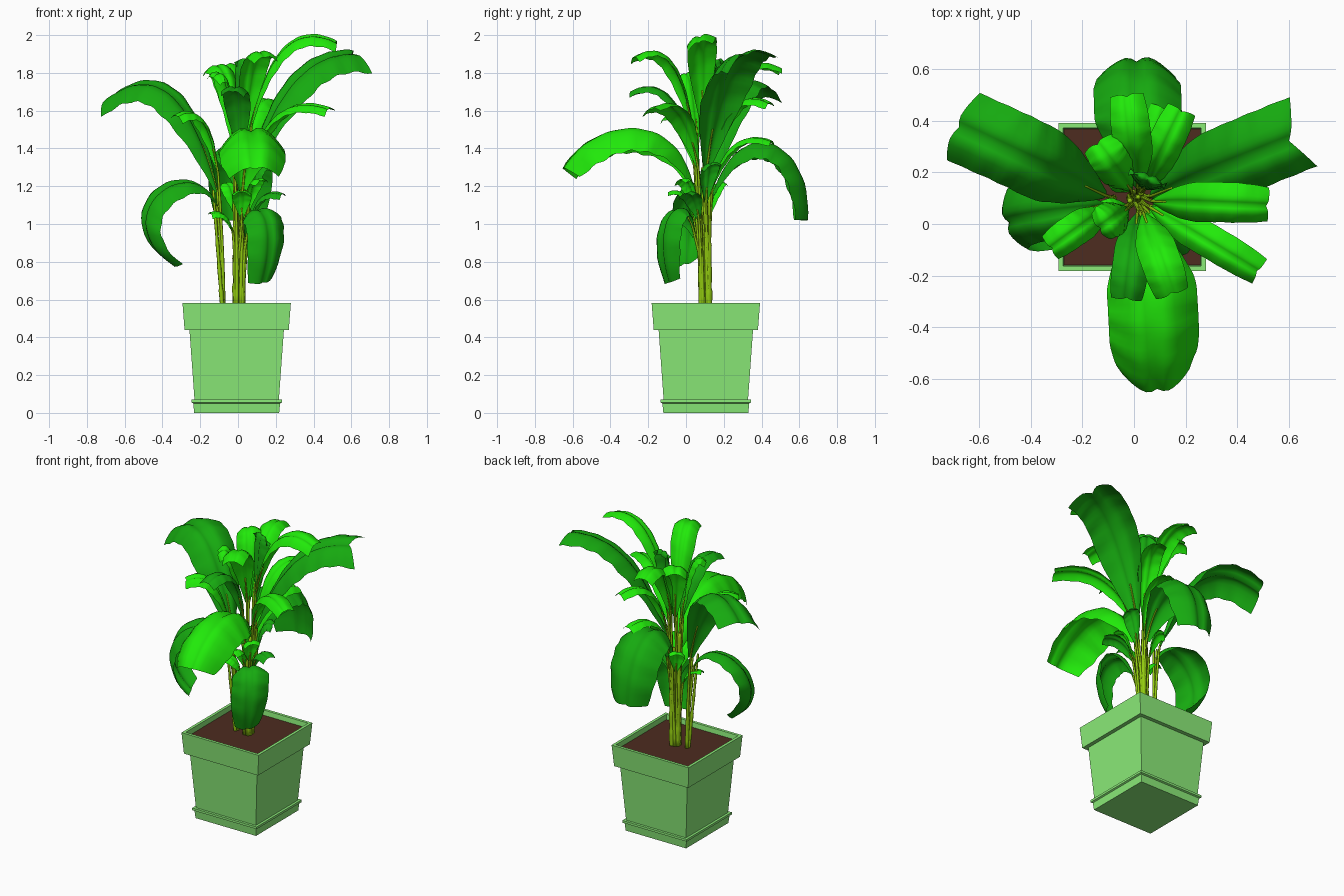
import bpy, bmesh, math, random
from mathutils import Vector as V

if "Cube" in bpy.data.objects:
    bpy.data.objects.remove(bpy.data.objects["Cube"])

random.seed(4)


def material(name, rgb):
    m = bpy.data.materials.new(name)
    m.diffuse_color = (*rgb, 1)
    m.use_nodes = True
    m.node_tree.nodes["Principled BSDF"].inputs["Base Color"].default_value = m.diffuse_color
    return m


LIGHT = material("light_leaf", (0.015, 0.82, 0.003))
DARK = material("dark_leaf", (0.008, 0.4, 0.005))
STEM = material("stem_green", (0.29, 0.6, 0.005))
POT = material("pot_green", (0.26, 0.84, 0.19))
SOIL = material("soil_brown", (0.075, 0.025, 0.014))


def loft(name, rows, mat, closed=False, smooth=True):
    """Skin equally long rows of points; closed rows also get end caps."""
    bm = bmesh.new()
    vs = [[bm.verts.new(p) for p in r] for r in rows]
    n = len(rows[0])
    for a, b in zip(vs, vs[1:]):
        for i in range(n if closed else n - 1):
            j = (i + 1) % n
            bm.faces.new((a[i], a[j], b[j], b[i]))
    if closed:
        bm.faces.new(vs[0][::-1])
        bm.faces.new(vs[-1])
    bmesh.ops.recalc_face_normals(bm, faces=bm.faces)
    me = bpy.data.meshes.new(name)
    bm.to_mesh(me)
    bm.free()
    me.materials.append(mat)
    for p in me.polygons:
        p.use_smooth = smooth
    ob = bpy.data.objects.new(name, me)
    bpy.context.collection.objects.link(ob)
    return ob


def bezier(pts, n):
    """Curve of any degree through the first and last control point."""
    d = len(pts) - 1
    return [sum((p * (math.comb(d, i) * u ** i * (1 - u) ** (d - i)) for i, p in enumerate(pts)), V((0, 0, 0)))
            for u in (k / n for k in range(n + 1))]


def tangent(path, k):
    return (path[min(k + 1, len(path) - 1)] - path[max(k - 1, 0)]).normalized()


def tube(name, path, radius, sides=8):
    rows = []
    for k, c in enumerate(path):
        t = tangent(path, k)
        u = t.cross(V((0, 1, 0))).normalized()
        w = t.cross(u)
        r = radius(k / (len(path) - 1))
        angles = [2 * math.pi * i / sides for i in range(sides)]
        rows.append([c + r * (u * math.cos(a) + w * math.sin(a)) for a in angles])
    return loft(name, rows, STEM, closed=True)


def blade(name, path, width, mat, end, notch, droop):
    """Leaf blade: grooved midrib, drooping rippled sides, blunt or notched tip."""
    n, m = len(path) - 1, 6
    head = path[-1] - path[0]
    side = V((head.y, -head.x, 0)).normalized()
    side.z = 0.3 * side.y  # sideways leaves tip towards the front
    side.normalize()
    phase = random.random() * 6
    rows = []
    for k, c in enumerate(path):
        u, t = k / n, tangent(path, k)
        nor = side.cross(t)
        w = width / 2 * (0.12 + 0.88 * math.sin(min(u / 0.48, 1) * math.pi / 2))
        tip = max(0, u - 0.75) * 4
        w *= 1 - (1 - end) * tip ** 2
        row = []
        for s in (j / m for j in range(-m, m + 1)):
            lift = 0.18 * math.sin(min(abs(s) * 2.5, 1) * math.pi / 2) - droop * s * s
            lift += 0.035 * abs(s) * math.sin(u * 40 + phase + 2 * s)
            back = notch * width * (1 - abs(s)) * tip
            row.append(c + side * (s * w) + nor * (lift * w) - t * back)
        rows.append(row)
    return loft(name, rows, mat)


def leaf(name, tip, start_z, bends, width, mat, end=0.85, notch=0.12, droop=0.5):
    """Blade and stalk. bends: points the midrib is pulled towards, or (reach, z)."""
    tip = V(tip)
    left = tip.x < -0.25
    axis = V((-0.065 if left else 0.02, 0.09, start_z))
    out = V((tip.x - axis.x, tip.y - axis.y, 0)).normalized()
    start = axis + out * 0.05
    if len(bends[0:1]) and isinstance(bends[0], tuple):
        pulls = [V(b) for b in bends]
    else:
        pulls = [start.lerp(tip, bends[0])]
        pulls[0].z = bends[1]
    path = bezier([start, *pulls, tip], 28)
    blade(name + "_leaf", path, width, mat, end, notch, droop)
    a = random.random() * 2 * math.pi
    spread = 0.004 if left else 0.025
    root = V((-0.08 if left else 0.005, 0.1, 0.54)) + spread * V((math.cos(a), math.sin(a), 0))
    knee = root.lerp(start, 0.5) - out * 0.015
    tube(name + "_stalk", bezier([root, knee, start], 10) + path[1:6], lambda u: 0.011 - 0.007 * u)


# Square pot with stepped rim, saucer and soil
def square(name, rings, mat):
    corners = ((-1, -1), (1, -1), (1, 1), (-1, 1))
    rows = [[(-0.007 + x * h, 0.105 + y * h, z) for x, y in corners] for h, z in rings]
    return loft(name, rows, mat, closed=True, smooth=False)


square("pot", [(0.222, 0.05), (0.25, 0.44), (0.276, 0.44), (0.287, 0.583),
               (0.268, 0.583), (0.262, 0.53)], POT)
square("saucer", [(0.225, 0), (0.23, 0.05), (0.24, 0.055), (0.24, 0.07), (0.222, 0.07)], POT)
square("soil", [(0.262, 0.53), (0.265, 0.55)], SOIL)

# Six large arching leaves
leaf("left_large", (-.69, .38, 1.64), 1.17, (.36, 1.96), .3, DARK, 1, .05)
leaf("right_large", (.67, .35, 1.88), 1.28, (.36, 1.97), .3, DARK, 1, .25)
leaf("front_large", (.09, -.64, 1.29), 1.18, [(.06, -.05, 1.6), (.08, -.48, 1.55)], .35, LIGHT, .75, 0, .8)
leaf("back_large", (.01, .63, 1.02), 1.15, [(.02, .3, 1.6), (.01, .65, 1.42)], .34, DARK, .75, 0, .6)
leaf("left_low", (-.34, -.01, .79), 1.1, [(-.25, .05, 1.4), (-.72, 0, 1.05)], .25, DARK, .75, 0, .5)
leaf("front_low", (.13, -.09, .69), .93, [(.08, 0, 1.2), (.24, -.2, 1.05)], .23, DARK, .65, 0, .55)

# Small upper leaves, given by their tips: higher ones are longer and wider
small = {
    "right_top": (.53, .07, 1.95), "right_mid": (.49, -.19, 1.6), "front_top": (.15, -.28, 1.87),
    "back_top": (-.03, .51, 1.81), "back_left_top": (-.15, .32, 1.8),
    "front_dark": (-.03, -.3, 1.69), "left_small": (-.33, -.1, 1.56),
    "centre_left": (-.14, -.02, 1.76), "centre_dark": (.06, .19, 1.83),
    "back_right": (.19, .45, 1.63), "right_low_dark": (.24, -.01, 1.15),
    "back_small": (.12, .46, 1.43), "left_tiny": (-.15, .03, 1.05), "front_tiny": (.13, -.04, 1.22),
    "front_low_tiny": (.02, -.1, 1.16), "back_tiny": (-.08, .2, 1.2), "right_tiny_dark": (.17, .14, 1.3)}
for name, tip in small.items():
    drop = 0.38 * (tip[2] - 0.8)
    mat = DARK if "dark" in name else LIGHT
    leaf(name, tip, tip[2] - drop, (0.3, tip[2] + 0.4 * drop), 0.075 + 0.2 * drop, mat)

# Jointed canes: a slim one on the left, three thicker ones in the clump
for i, (x, r, h) in enumerate([(-.082, .012, 1.18), (-.01, .02, 1.3), (.018, .02, 1.15), (.01, .018, 1.2)]):
    y = 0.09 + 0.015 * (i % 3)
    foot, top = V((x, y, 0.54)), V((x * 1.6, y + 0.015 * (i - 2), h))
    tube(f"cane_{i + 1}", bezier([foot, top], 30),
         lambda u: r * (1 - 0.45 * u) * (0.85 + 0.3 * (u * 5 % 1)))
